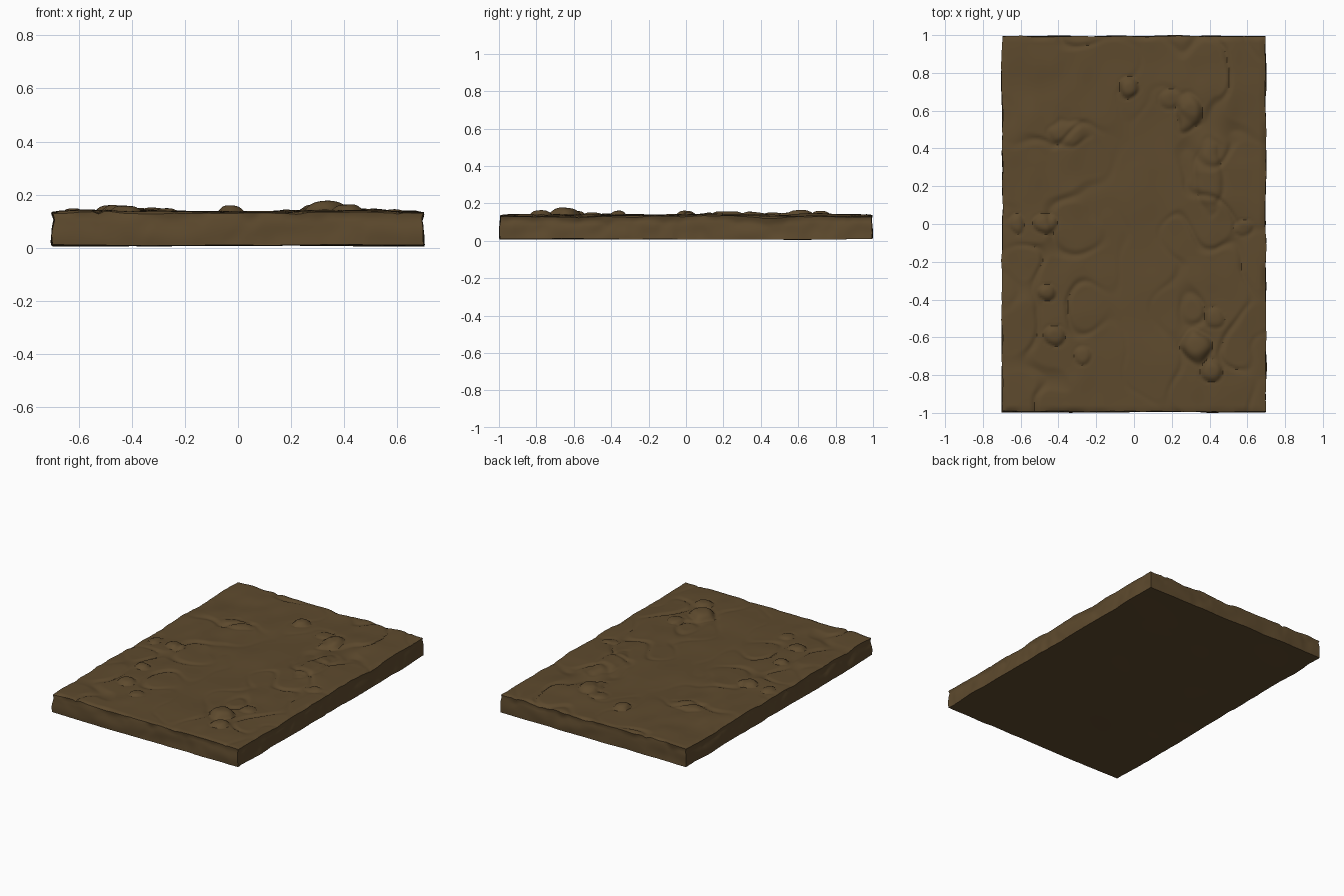
import bpy, bmesh, math
from mathutils import Vector, noise

if "Cube" in bpy.data.objects:
    bpy.data.objects.remove(bpy.data.objects["Cube"])

HX, HY = 0.69, 0.99

mat = bpy.data.materials.new("earth brown")
mat.diffuse_color = (0.112, 0.069, 0.027, 1)
mat.use_nodes = True
mat.node_tree.nodes["Principled BSDF"].inputs["Base Color"].default_value = mat.diffuse_color

# Stones and clods on the top: x, y, radius x, radius y, height
STONES = [
    (0.29, 0.59, 0.065, 0.095, 0.026), (-0.03, 0.72, 0.05, 0.055, 0.022),
    (0.33, -0.65, 0.08, 0.085, 0.034), (0.41, -0.78, 0.06, 0.055, 0.02),
    (-0.47, 0.0, 0.06, 0.05, 0.02), (-0.62, 0.0, 0.035, 0.05, 0.012),
    (-0.46, -0.36, 0.045, 0.04, 0.018), (-0.42, -0.59, 0.06, 0.05, 0.018),
    (-0.27, -0.7, 0.04, 0.05, 0.01), (-0.35, 0.48, 0.1, 0.06, 0.013),
    (0.4, 0.25, 0.07, 0.17, 0.014), (0.42, -0.5, 0.05, 0.05, 0.01),
    (0.58, -0.02, 0.05, 0.04, 0.01), (0.2, 0.66, 0.06, 0.05, 0.009),
]


def n3(x, y, z, s):
    return noise.noise(Vector((x * s, y * s, z * s)))


def smooth(a, b, v):
    t = min(max((v - a) / (b - a), 0), 1)
    return t * t * (3 - 2 * t)


def top_height(x, y):
    # trodden middle, lumpier banks on both sides
    bank = smooth(0.1, 0.35, abs(x)) * (1 - smooth(0.5, 0.68, abs(x)))
    h = 0.135 + 0.005 * bank
    h += 0.007 * n3(x, y, 3.1, 3.5) + 0.004 * (0.4 + bank) * n3(x, y * 0.7, 8.2, 9)
    # creased flakes
    h -= 0.008 * max(0, 0.12 - abs(n3(x, y, 1.7, 4.5))) / 0.12 * (0.3 + bank)
    best = 0
    for sx, sy, rx, ry, sh in STONES:
        dx, dy = (x - sx) / rx, (y - sy) / ry
        r = math.hypot(dx, dy) * (1 + 0.25 * n3(x, y, sx, 14))
        if r < 1:
            best = max(best, sh * (1 - r ** 3.5))
        elif r < 1.25:
            h -= 0.003 * math.sin((r - 1) / 0.25 * math.pi)
    return h + best


# Slab: grid extruded to a closed box with rings up the sides
bm = bmesh.new()
bmesh.ops.create_grid(bm, x_segments=126, y_segments=180, size=1)
for v in bm.verts:
    v.co = Vector((v.co.x * HX, v.co.y * HY, 0))
ext = bmesh.ops.extrude_face_region(bm, geom=bm.faces[:], use_keep_orig=True)
for g in ext["geom"]:
    if isinstance(g, bmesh.types.BMVert):
        g.co.z = 1
rise = [e for e in bm.edges if abs(e.verts[0].co.z - e.verts[1].co.z) > 0.5]
bmesh.ops.subdivide_edges(bm, edges=rise, cuts=8, use_grid_fill=True)

# Weathering: uneven top, chipped and rounded rim, faintly wavy base
for v in bm.verts:
    x, y, t = v.co
    base = 0.009 + 0.005 * n3(x, y, 5.5, 3)
    edge = max(smooth(HX - 0.025, HX, abs(x)), smooth(HY - 0.02, HY, abs(y)))
    chip = 0.014 * max(0, n3(x, y, 0.4, 8)) + 0.004
    z = base + t * (top_height(x, y) - edge * chip - base)
    wx = 0.008 * n3(x, y, t * 0.25, 6) - 0.007 * max(0, n3(x, y, t * 0.1, 13))
    wy = 0.006 * n3(x, y, t * 0.25 + 4, 6) - 0.006 * max(0, n3(x, y, t * 0.1, 11))
    tilt = 0.009 - 0.016 * t ** 3
    x += math.copysign((wx + tilt) * smooth(HX - 0.05, HX, abs(x)), x)
    y += math.copysign((wy + 0.006 - 0.008 * t ** 4) * smooth(HY - 0.05, HY, abs(y)), y)
    v.co = Vector((x, y, z))

bmesh.ops.recalc_face_normals(bm, faces=bm.faces[:])
me = bpy.data.meshes.new("dirt_slab")
bm.to_mesh(me)
bm.free()
me.materials.append(mat)
slab = bpy.data.objects.new("dirt_slab", me)
bpy.context.collection.objects.link(slab)
bpy.context.view_layer.objects.active = slab
slab.select_set(True)
bpy.ops.object.shade_smooth_by_angle(angle=math.radians(40))
